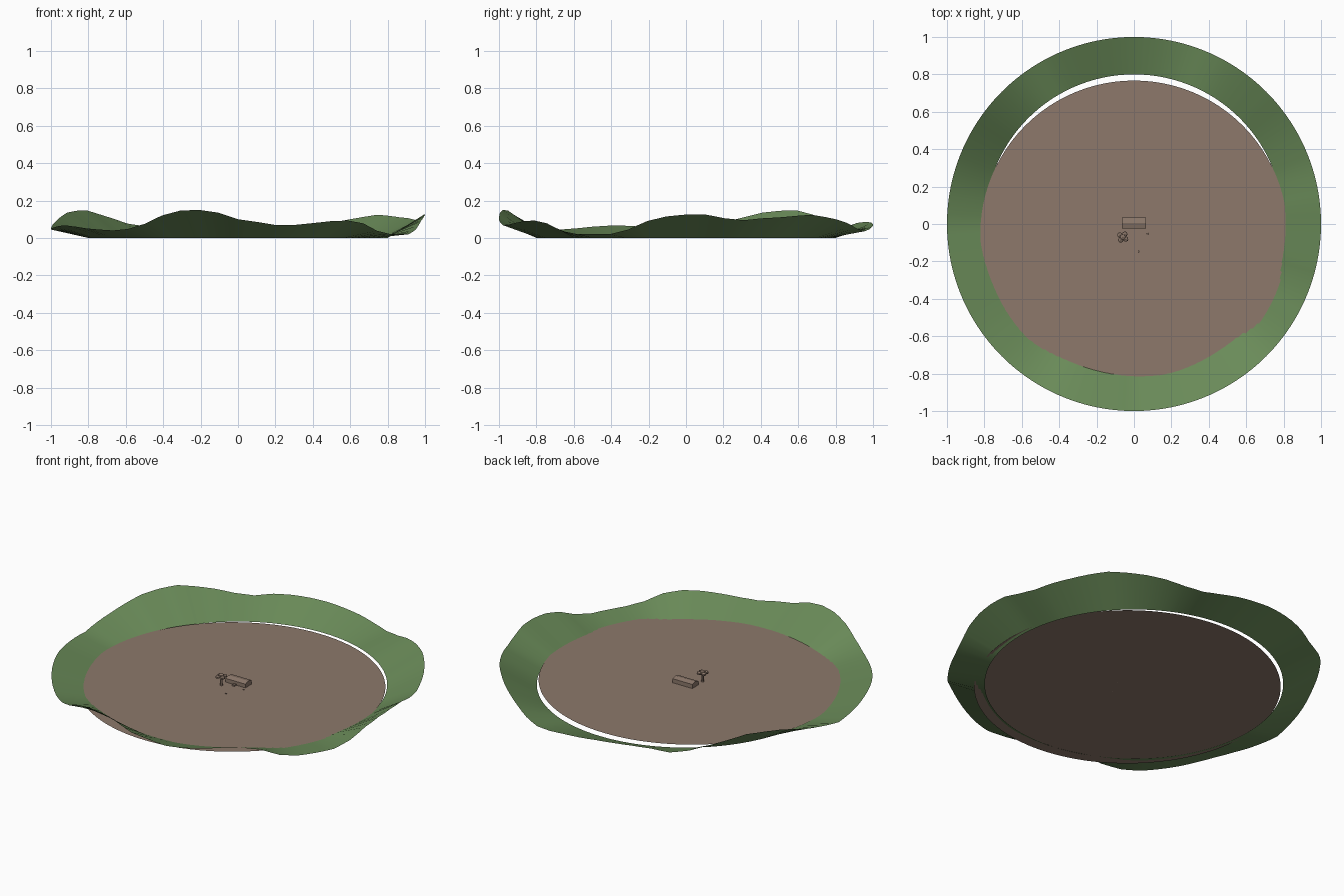
import bpy
import bmesh
from math import sin, cos, radians, tau
from mathutils import Matrix, Vector

if "Cube" in bpy.data.objects:
    bpy.data.objects.remove(bpy.data.objects["Cube"])


def make_material(name, color):
    mat = bpy.data.materials.new(name)
    mat.use_nodes = True
    mat.diffuse_color = (*color, 1)
    mat.node_tree.nodes["Principled BSDF"].inputs["Base Color"].default_value = (*color, 1)
    return mat


grass = make_material("grass green", (0.145, 0.26, 0.10))
earth = make_material("earth brown", (0.266, 0.19, 0.147))


def finish(name, bm, mat, smooth=False):
    """Turn a bmesh into a named, coloured object."""
    mesh = bpy.data.meshes.new(name)
    for face in bm.faces:
        face.smooth = smooth
    bm.to_mesh(mesh)
    bm.free()
    mesh.materials.append(mat)
    obj = bpy.data.objects.new(name, mesh)
    bpy.context.collection.objects.link(obj)
    return obj


def box(name, center, size, turn=0):
    bm = bmesh.new()
    bmesh.ops.create_cube(bm, size=1)
    bm.transform(Matrix.Translation(center) @ Matrix.Rotation(radians(turn), 4, "Z")
                 @ Matrix.Diagonal((*size, 1)))
    return finish(name, bm, earth)


def rock(name, center, size):
    bm = bmesh.new()
    bmesh.ops.create_icosphere(bm, subdivisions=1, radius=1)
    bm.transform(Matrix.Translation(center) @ Matrix.Diagonal((*size, 1)))
    return finish(name, bm, earth)


# Rolling hill ring: rim heights in thousandths, evenly spaced round the circle
rim = [125, 125, 105, 95, 105, 110, 118, 124, 112, 98, 78, 50, 35, 45, 60,
       70, 80, 84, 85, 80, 63, 76, 104, 127, 148, 145, 135, 110, 85, 65,
       45, 52, 58, 65, 66, 60, 51, 45, 40, 48, 75, 120, 146, 150, 135,
       100, 85, 68, 70, 80, 90, 93, 78, 38, 22, 20, 20, 45, 90, 115]
bm = bmesh.new()
steps = 2 * len(rim)
inner, outer = [], []
for i in range(steps):
    a = tau * i / steps
    k = i // 2
    height = rim[k] if i % 2 == 0 else (rim[k] + rim[(k + 1) % len(rim)]) / 2
    inner.append(bm.verts.new((0.8 * cos(a), 0.8 * sin(a), 0)))
    outer.append(bm.verts.new((cos(a), sin(a), height / 1000)))
for i in range(steps):
    j = (i + 1) % steps
    bm.faces.new((inner[i], outer[i], outer[j], inner[j]))
finish("hill_ring", bm, grass, smooth=True)

# Flat ground disc, set slightly toward the front
floor_z = 0.007
bm = bmesh.new()
bmesh.ops.create_circle(bm, cap_ends=True, segments=96, radius=0.822,
                        matrix=Matrix.Translation((0, -0.055, floor_z)))
finish("ground_disc", bm, earth)

# Long low building: end profile extruded along x
bm = bmesh.new()
profile = [(-0.024, 0), (0.034, 0), (0.034, 0.024), (0.005, 0.03), (-0.024, 0.022)]
ends = [[bm.verts.new((x, y, floor_z + z)) for y, z in profile] for x in (-0.065, 0.065)]
bm.faces.new(ends[0][::-1])
bm.faces.new(ends[1])
for i in range(len(profile)):
    j = (i + 1) % len(profile)
    bm.faces.new((ends[0][i], ends[0][j], ends[1][j], ends[1][i]))
bmesh.ops.recalc_face_normals(bm, faces=bm.faces)
finish("building", bm, earth)
box("door_step", (0, -0.035, floor_z + 0.004), (0.014, 0.018, 0.008))

# Tree with a clustered crown
tree = Vector((-0.06, -0.07, floor_z))
bm = bmesh.new()
bmesh.ops.create_cone(bm, cap_ends=True, segments=6, radius1=0.008, radius2=0.005, depth=0.05,
                      matrix=Matrix.Translation(tree + Vector((0, 0, 0.025))))
finish("tree_trunk", bm, earth)
for i in range(4):
    a = radians(55 + 90 * i)
    rock(f"tree_crown_{i + 1}", tree + Vector((0.019 * cos(a), 0.019 * sin(a), 0.052)),
         (0.016, 0.016, 0.01))
rock("tree_crown_top", tree + Vector((0, 0, 0.058)), (0.017, 0.017, 0.011))

# Scattered stones
for i, (x, y) in enumerate([(0.025, -0.147), (0.073, -0.052)]):
    rock(f"stone_{i + 1}", (x, y, floor_z + 0.003), (0.006, 0.005, 0.004))
